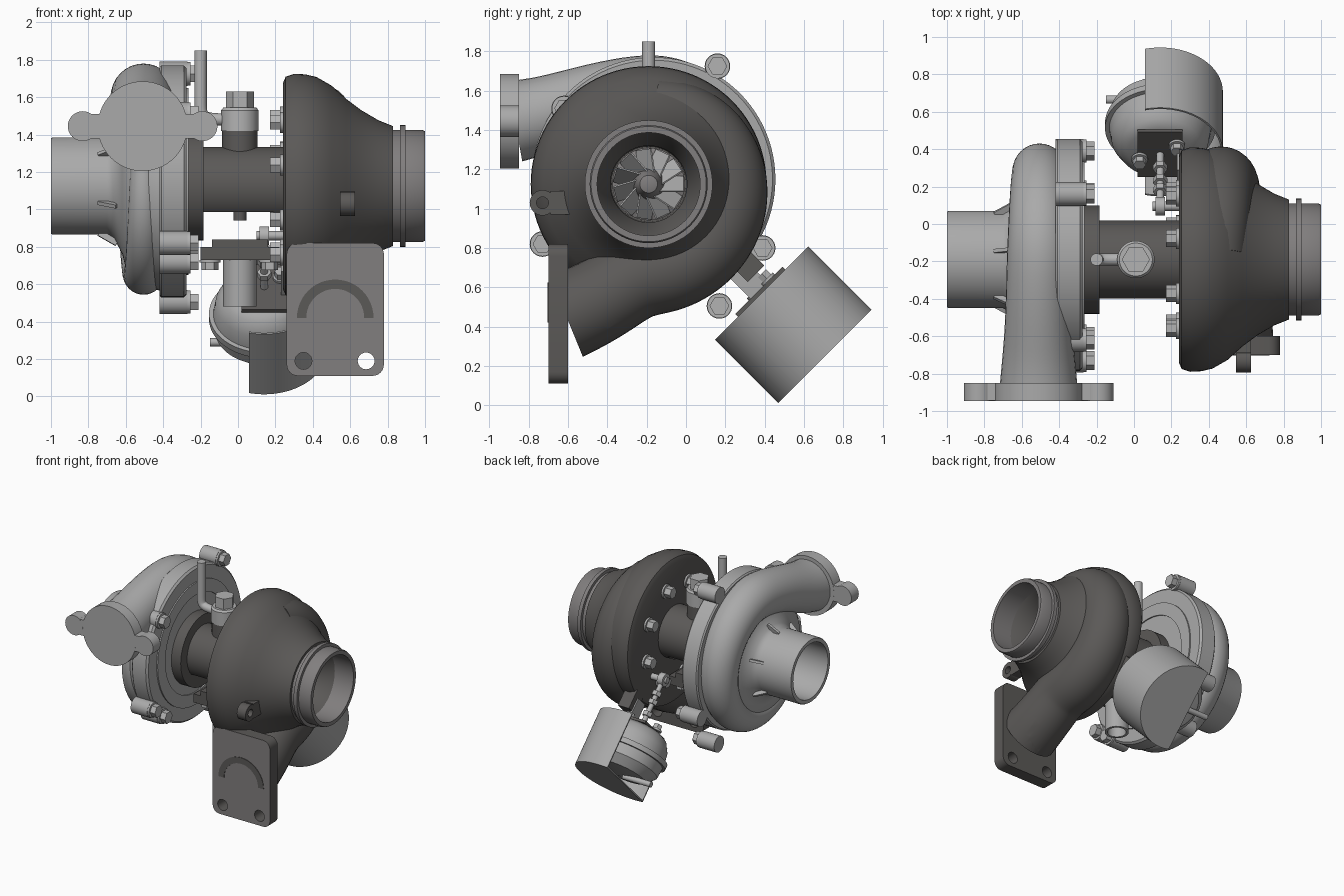
import bpy, bmesh, math
from math import sin, cos, radians
from mathutils import Vector, Matrix

if "Cube" in bpy.data.objects:
    bpy.data.objects.remove(bpy.data.objects["Cube"])


def material(name, *rgb):
    m = bpy.data.materials.new(name)
    m.use_nodes = True
    m.diffuse_color = (*rgb, 1)
    m.node_tree.nodes["Principled BSDF"].inputs["Base Color"].default_value = (*rgb, 1)
    return m


IRON = material("dark cast iron", .105, .1, .096)
FACE = material("machined iron", .22, .21, .21)
ALU = material("cast aluminium", .4, .4, .4)
STEEL = material("bright steel", .45, .45, .45)
X, Y, Z = Vector((1, 0, 0)), Vector((0, 1, 0)), Vector((0, 0, 1))
AY, AZ = -.19, 1.125            # shaft line
AXIS = Vector((0, AY, AZ))


def finish(name, bm, mat):
    bmesh.ops.recalc_face_normals(bm, faces=bm.faces)
    me = bpy.data.meshes.new(name)
    bm.to_mesh(me)
    bm.free()
    me.materials.append(mat)
    ob = bpy.data.objects.new(name, me)
    bpy.context.collection.objects.link(ob)
    return ob


def revolve(name, profile, mat, origin=AXIS, axis=X, closed=False, seg=64):
    """Spin (distance along axis, radius) points around an axis."""
    bm = bmesh.new()
    vs = [bm.verts.new((r, 0, a)) for a, r in profile]
    es = [bm.edges.new(p) for p in zip(vs, vs[1:])]
    if closed:
        es.append(bm.edges.new((vs[-1], vs[0])))
    bmesh.ops.spin(bm, geom=vs + es, cent=(0, 0, 0), axis=Z, angle=math.tau, steps=seg)
    bmesh.ops.remove_doubles(bm, verts=bm.verts, dist=1e-5)
    rot = Vector(axis).to_track_quat('Z', 'Y').to_matrix().to_4x4()
    bm.transform(Matrix.Translation(origin) @ rot)
    return finish(name, bm, mat)


def cyl(name, start, axis, length, r, mat, seg=32, bore=0):
    if bore:
        return revolve(name, [(0, bore), (0, r), (length, r), (length, bore)], mat, start, axis, True, seg)
    return revolve(name, [(0, 0), (0, r), (length, r), (length, 0)], mat, start, axis, False, seg)


def box(name, centre, size, mat, rot=Matrix.Identity(4), bevel_y=0):
    bm = bmesh.new()
    bmesh.ops.create_cube(bm, size=1, matrix=Matrix.Diagonal((*size, 1)))
    if bevel_y:
        es = [e for e in bm.edges if abs((e.verts[0].co - e.verts[1].co).normalized().y) > .9]
        bmesh.ops.bevel(bm, geom=es, offset=bevel_y, segments=6, profile=.5, affect='EDGES')
    bm.transform(Matrix.Translation(centre) @ rot)
    return finish(name, bm, mat)


def tube(name, points, mat):
    """Round pipe through (x, y, z, radius) points."""
    cu = bpy.data.curves.new(name, 'CURVE')
    cu.dimensions, cu.bevel_depth, cu.bevel_resolution = '3D', 1, 14
    cu.use_fill_caps = True
    sp = cu.splines.new('NURBS')
    sp.points.add(len(points) - 1)
    for p, (x, y, z, r) in zip(sp.points, points):
        p.co, p.radius = (x, y, z, 1), r
    sp.order_u, sp.use_endpoint_u, sp.resolution_u = 4, True, 4
    ob = bpy.data.objects.new(name, cu)
    bpy.context.collection.objects.link(ob)
    me = bpy.data.meshes.new_from_object(ob.evaluated_get(bpy.context.evaluated_depsgraph_get()))
    bpy.data.objects.remove(ob)
    bm = bmesh.new()
    bm.from_mesh(me)
    bmesh.ops.remove_doubles(bm, verts=bm.verts, dist=1e-5)
    for f in bm.faces:
        f.material_index = 0
    return finish(name, bm, mat)


def cut(parts, cutter):
    cutter.hide_render = True
    for ob in parts:
        mod = ob.modifiers.new("cut", 'BOOLEAN')
        mod.operation, mod.solver, mod.object = 'DIFFERENCE', 'EXACT', cutter
        bpy.context.view_layer.objects.active = ob
        bpy.ops.object.modifier_apply(modifier=mod.name)
    bpy.data.objects.remove(cutter)


def bolt(name, pos, axis, length, r):
    cyl(name + "_washer", pos, axis, .015, r * 1.25, STEEL, 24)
    cyl(name + "_head", pos, axis, length, r, STEEL, 6)


def around(x, deg, r):
    return Vector((x, AY + r * cos(radians(deg)), AZ + r * sin(radians(deg))))


def wheel(name, x, length, radius, count, side):
    """Bladed wheel with its nose pointing along side * x."""
    hub = [(0, 0), (0, radius), (.02, radius), (.06, .09), (length * .8, .06), (length * .95, .045), (length, 0)]
    revolve(name + "_hub", hub, FACE, AXIS + X * x, X * side, seg=32)
    for i in range(count):
        a = i * 360 / count
        rot = Matrix.Rotation(radians(a), 4, 'X') @ Matrix.Rotation(radians(35), 4, 'Y')
        rot = rot @ Matrix.Rotation(radians(0), 4, 'X')
        twist = Matrix.Rotation(radians(a - 90), 4, 'X') @ Matrix.Rotation(radians(30), 4, 'Z')
        box(name + "_blade", around(x + side * length * .4, a, radius * .63),
            (length * .6, .008, radius * .66), STEEL, twist)


# Turbine housing, bore and outlet neck
revolve("turbine_housing", [
    (.24, .19), (.24, .55), (.255, .585), (.3, .6), (.36, .597), (.42, .583), (.5, .537), (.58, .465),
    (.66, .405), (.75, .352), (.83, .32), (.83, .262), (.7, .195)], IRON, closed=True, seg=96)
revolve("turbine_outlet_neck", [
    (.82, .3), (.865, .3), (.865, .325), (.895, .325), (.895, .3), (.985, .3), (1, .293), (1, .262),
    (.82, .262)], FACE, closed=True)
wheel("turbine_wheel", .5, .25, .185, 11, 1)

# Turbine scroll and its inlet leg
path = [(.52, -.61, .455, .225), (.52, -.5, .5, .218), (.51, -.36, .58, .21), (.5, -.25, .655, .208)]
for deg in range(280, 460, 15):
    t = (deg - 280) / 180
    p = around(.49 - .06 * t, deg, .45 - .08 * t)
    path.append((*p, .215 - .05 * t))
scroll = tube("turbine_scroll", path, IRON)

# Inlet flange with bolt holes
flange = box("turbine_inlet_flange", (.52, -.65, .465), (.52, .1, .71), IRON, bevel_y=.06)
cut([flange, scroll], cyl("inlet_bore", (.52, -.8, .42), Y, .45, .155, IRON, 48))
for x in (.35, .685):
    for z in (.19, .735):
        cut([flange], cyl("bolt_hole", (x, -.8, z), Y, .3, .045, IRON, 24))
flange.data.materials.append(FACE)
for f in flange.data.polygons:
    if f.normal.y < -.9:
        f.material_index = 1
arch = cyl("inlet_arch", (.52, -.704, .42), Y, .006, .205, IRON, 48, .155)
cut([arch], box("arch_trim", (.52, -.7, .22), (.6, .2, .4), IRON))

# Housing lug and back face bolts
cyl("turbine_lug", (.545, -.73, 1.03), X, .08, .065, IRON, 24, .03)
box("turbine_lug_web", (.585, -.64, 1.03), (.08, .1, .12), IRON)
for i in range(8):
    bolt("turbine_bolt", around(.24, 28 + i * 45, .385), -X, .07, .045)

# Centre housing with flat underside
centre = cyl("centre_housing", AXIS - X * .22, X, .47, .208, IRON, 64)
cut([centre], box("underside_trim", (0, AY, .785), (.38, 1, .4), IRON))
cyl("backplate_ring", AXIS - X * .27, X, .085, .29, IRON, 64)
cyl("underside_plug", (.01, AY, .94), Z, .06, .035, IRON)

# Oil feed fitting and pipe
cyl("oil_boss", (.01, AY, 1.25), Z, .17, .095, IRON)
revolve("oil_fitting", [(0, 0), (0, .1), (.11, .1), (.125, .088), (.125, 0)], STEEL, (.01, AY, 1.42), Z)
cyl("oil_bolt", (.01, AY, 1.545), Z, .085, .075, STEEL, 6)
tube("oil_pipe", [(-.2, AY, 1.85, .033), (-.2, AY, 1.7, .033), (-.2, AY, 1.56, .033), (-.2, AY, 1.49, .033),
                  (-.14, AY, 1.48, .033), (-.05, AY, 1.48, .033)], STEEL)

# Oil drain flange and tube
box("drain_gasket", (.01, AY, .82), (.3, .2, .04), IRON)
box("drain_flange", (.01, AY, .765), (.42, .2, .07), IRON)
cyl("drain_tube", (.01, AY, .48), Z, .26, .09, ALU, 32, .07)
for x in (-.15, .17):
    bolt("drain_bolt", (x, AY, .73), -Z, .055, .045)

# Compressor cover, inlet neck and wheel
revolve("compressor_cover", [
    (-1, .225), (-1, .255), (-.99, .26), (-.7, .26), (-.66, .285), (-.62, .36), (-.6, .44), (-.55, .5),
    (-.42, .56), (-.35, .56), (-.35, .2), (-.6, .18), (-.75, .225)], ALU, closed=True, seg=96)
wheel("compressor_wheel", -.42, .24, .175, 10, -1)
for i in range(6):
    rot = Matrix.Rotation(radians(20 + i * 60 - 90), 4, 'X') @ Matrix.Rotation(radians(-30), 4, 'Y')
    box("neck_rib", around(-.69, 20 + i * 60, .275), (.11, .02, .05), ALU, rot)

# Compressor backplate with bolted bosses
PLATE = Vector((0, -.165, 1.15))
revolve("compressor_backplate", [(-.42, 0), (-.42, .61), (-.41, .62), (-.29, .62), (-.275, .605), (-.275, 0)],
        ALU, PLATE, seg=96)
cyl("backplate_rim", PLATE - X * .285, X, .02, .5, ALU, 64, .4)
for y, z in ((.16, 1.725), (.39, .8), (-.73, .82), (-.62, 1.51), (.17, .505), (-.6, .72)):
    cyl("backplate_boss", (-.42, y, z), X, .15, .065, ALU)
    bolt("backplate_bolt", (-.27, y, z), X, .06, .05)

# Compressor scroll sweeping into the outlet
path = []
for deg in range(165, 456, 15):
    t = (deg - 165) / 285
    path.append((*around(-.505, deg, .47 + .02 * t), .07 + .105 * t))
path += [(-.51, -.42, 1.575, .175), (-.51, -.6, 1.52, .183), (-.51, -.76, 1.465, .198), (-.51, -.87, 1.445, .208)]
outlet = tube("compressor_scroll", path, ALU)

# Outlet flange with two ears
parts = [outlet, cyl("outlet_flange", (-.51, -.945, 1.445), Y, .095, .24, ALU, 64),
         box("outlet_ear_bar", (-.51, -.8975, 1.445), (.64, .094, .13), ALU)]
for x in (-.83, -.19):
    ear = cyl("outlet_ear", (x, -.945, 1.445), Y, .095, .08, ALU)
    cut([ear, parts[2]], cyl("ear_hole", (x, -1.1, 1.445), Y, .4, .042, ALU, 24))
cut(parts, cyl("outlet_bore", (-.51, -1, 1.425), (0, 1, .22), .72, .165, ALU, 48))
cut(parts[1:], cyl("outlet_mouth", (-.51, -1, 1.445), Y, .16, .18, ALU, 48))

# Boost actuator: can, half shield, rod and bracket
D = Vector((0, 1, -1)).normalized()
TOP = Vector((.14, .385, .57))
TILT = Matrix.Rotation(radians(-135), 4, 'X')
revolve("actuator_can", [(0, 0), (0, .17), (.03, .22), (.1, .26), (.18, .272), (.18, .295), (.22, .295),
                         (.22, .272), (.3, .265), (.37, .2), (.4, 0)], ALU, TOP, D)
shield = revolve("actuator_shield", [(.445, 0), (.445, .325), (0, .325), (0, .335), (.455, .335), (.455, 0)],
                 ALU, TOP, D, seg=96)
cut([shield], box("shield_trim", (-.44, .5, .4), (1, 2, 2), ALU))
cyl("actuator_hose_nipple", (-.15, .665, .29), X, .25, .022, STEEL, 16)
box("actuator_bracket", TOP - D * .01, (.24, .34, .02), IRON, TILT)
bolt("bracket_bolt", TOP + Vector((-.11, -.02, -.02)) - D * .02, -D, .05, .035)
bolt("bracket_bolt", TOP + Vector((.09, .05, .05)) - D * .02, -D, .05, .035)
box("bracket_strut", (.24, .33, .625), (.02, .12, .24), ALU, TILT)
box("bracket_lug", (.29, .3, .725), (.1, .12, .16), IRON, TILT)
cyl("actuator_rod", TOP, -D, .42, .02, STEEL, 16)
for t in (.1, .2, .27):
    cyl("rod_nut", TOP - D * t, -D, .035, .038, STEEL, 6)
link = TOP - D * .41
cyl("rod_end", link - X * .025, X, .05, .05, STEEL, 24)
cyl("wastegate_lever_pin", link - X * .04, X, .16, .025, STEEL, 16)

# Smooth shading with sharp edges kept
bpy.ops.object.select_all(action='DESELECT')
for ob in bpy.context.scene.objects:
    if ob.type == 'MESH':
        ob.select_set(True)
        bpy.context.view_layer.objects.active = ob
bpy.ops.object.shade_smooth_by_angle(angle=radians(35))
